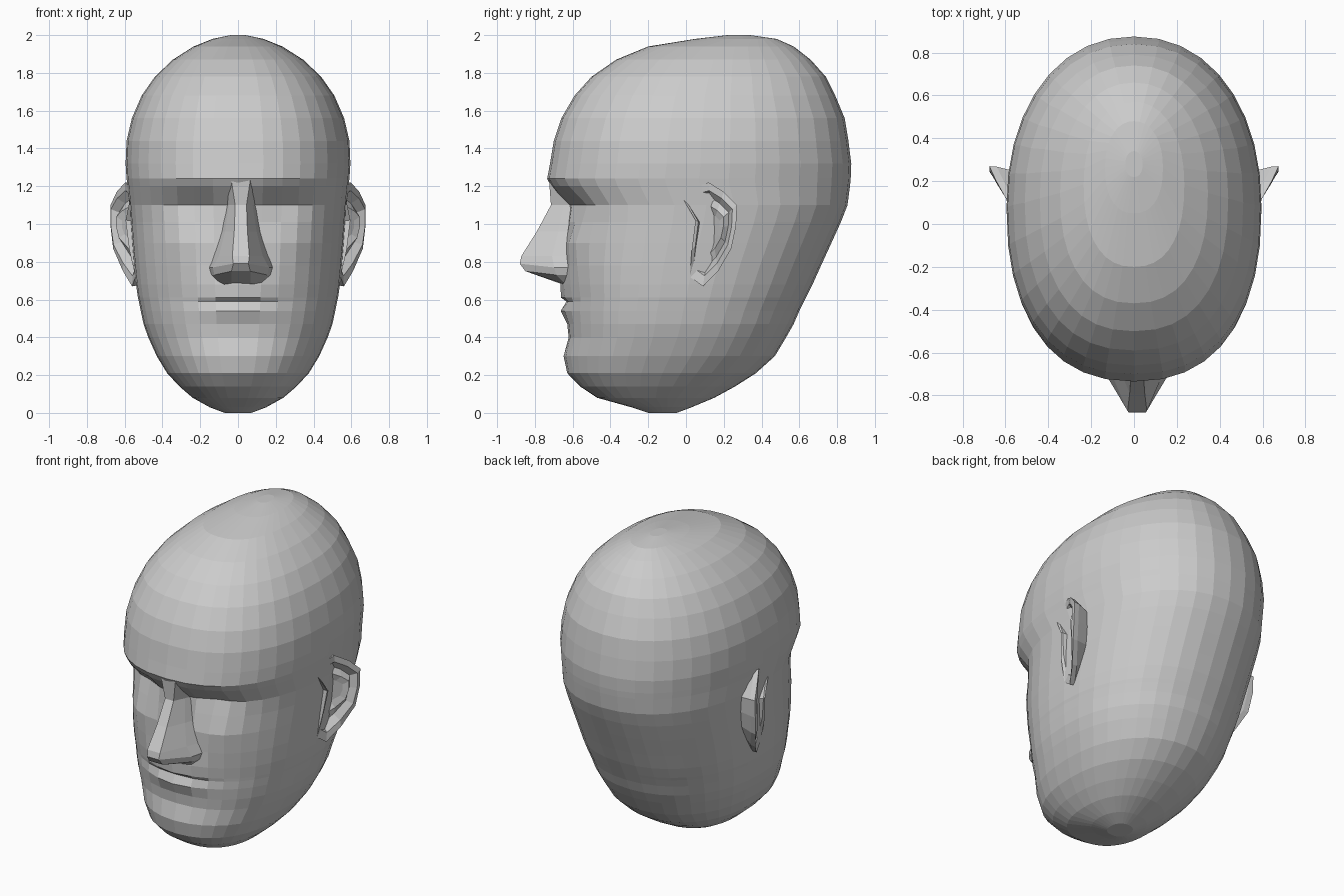
import bpy, bmesh
from math import sin, cos, pi, exp, copysign


def make_object(name, rings, closed=True, caps=True):
    """Skin a list of equal-length point rings into a flat-shaded mesh."""
    bm = bmesh.new()
    rows = [[bm.verts.new(p) for p in ring] for ring in rings]
    n = len(rows[0])
    for a, b in zip(rows, rows[1:]):
        for i in range(n if closed else n - 1):
            j = (i + 1) % n
            bm.faces.new((a[i], a[j], b[j], b[i]))
    if caps:
        bm.faces.new(rows[0][::-1])
        bm.faces.new(rows[-1])
    bmesh.ops.recalc_face_normals(bm, faces=bm.faces)
    mesh = bpy.data.meshes.new(name)
    bm.to_mesh(mesh)
    bm.free()
    obj = bpy.data.objects.new(name, mesh)
    bpy.context.collection.objects.link(obj)
    return obj


def bump(x, centre, width):
    return exp(-((x - centre) / width) ** 2)


# Skull and face: height, front y, back y, half width
levels = [
    (0.00, -0.20, -0.05, 0.07), (0.03, -0.29, 0.03, 0.15),
    (0.08, -0.47, 0.15, 0.24), (0.14, -0.56, 0.26, 0.31),
    (0.21, -0.62, 0.37, 0.375), (0.30, -0.635, 0.47, 0.43),
    (0.40, -0.62, 0.53, 0.475), (0.47, -0.625, 0.57, 0.50),
    (0.54, -0.63, 0.60, 0.515), (0.59, -0.63, 0.625, 0.525),
    (0.61, -0.63, 0.635, 0.53), (0.68, -0.64, 0.67, 0.54),
    (0.78, -0.645, 0.715, 0.55), (0.90, -0.64, 0.77, 0.56),
    (1.01, -0.635, 0.82, 0.568), (1.10, -0.64, 0.855, 0.575),
    (1.20, -0.715, 0.868, 0.585), (1.24, -0.735, 0.872, 0.59),
    (1.32, -0.72, 0.875, 0.595), (1.44, -0.70, 0.86, 0.59),
    (1.56, -0.66, 0.84, 0.562), (1.68, -0.59, 0.79, 0.51),
    (1.78, -0.50, 0.74, 0.44), (1.87, -0.37, 0.66, 0.345),
    (1.94, -0.20, 0.57, 0.235), (1.98, 0.05, 0.48, 0.135),
    (2.00, 0.22, 0.34, 0.04),
]
SEG = 36
head_rings = []
for z, front, back, half in levels:
    yc, ry = (front + back) / 2, (back - front) / 2
    ring = []
    for i in range(SEG):
        t = 2 * pi * i / SEG
        s, c = sin(t), cos(t)
        e = 2 / (2.35 if c > 0 else 2.15)
        x = half * copysign(abs(s) ** e, s)
        y = yc - ry * copysign(abs(c) ** e, c)
        if c > 0:
            # eye sockets, cheekbones, lips and chin
            y += 0.05 * bump(abs(x), 0.23, 0.13) * bump(z, 1.09, 0.08)
            y -= 0.025 * bump(abs(x), 0.30, 0.12) * bump(z, 0.90, 0.12)
            mouth = bump(x, 0, 0.17)
            y -= 0.055 * mouth * bump(z, 0.64, 0.045)
            y -= 0.035 * mouth * bump(z, 0.53, 0.04)
            y += 0.02 * mouth * bump(z, 0.595, 0.012)
            y -= 0.015 * bump(x, 0, 0.15) * bump(z, 0.27, 0.08)
        ring.append((x, y, z))
    head_rings.append(ring)
make_object("head", head_rings)

# Nose: height, ridge half width, wing half width, ridge y, wing y
nose_levels = [
    (1.23, 0.05, 0.09, -0.725, -0.66), (1.10, 0.03, 0.08, -0.715, -0.60),
    (0.96, 0.035, 0.11, -0.79, -0.60), (0.83, 0.045, 0.155, -0.872, -0.60),
    (0.79, 0.04, 0.175, -0.88, -0.60), (0.75, 0.05, 0.165, -0.85, -0.60),
    (0.69, 0.05, 0.11, -0.67, -0.60),
]
nose_rings = []
for z, ridge, wing, yr, yw in nose_levels:
    mid_x, mid_y = ridge * 0.35 + wing * 0.65, yr * 0.4 + yw * 0.6
    if z < 0.8:
        mid_x, mid_y, z_mid = wing * 0.85, yr * 0.35 + yw * 0.65, z - 0.02
    else:
        z_mid = z
    right = [(wing, yw, z_mid), (mid_x, mid_y, z_mid), (ridge, yr, z)]
    left = [(-x, y, h) for x, y, h in reversed(right)]
    nose_rings.append([(x + 0.015, y, h) for x, y, h in right + left])
make_object("nose", nose_rings)

# Ears: outline in (y, z), skinned from the skull out to the rim and into the bowl
outline = [(-0.02, 1.14), (0.05, 1.20), (0.12, 1.22), (0.20, 1.17),
           (0.27, 1.10), (0.265, 0.99), (0.24, 0.87), (0.17, 0.75),
           (0.09, 0.67), (0.02, 0.72), (0.03, 0.86), (0.05, 1.02)]


def ear_ring(scale, inset):
    cy, cz = 0.135, 0.98
    ring = []
    for y, z in outline:
        flare = 0.575 + 0.10 * max(0, min(1, y / 0.25)) - 0.10 * max(0, 0.92 - z) * 2
        flare -= 0.25 * max(0, z - 1.12)
        ring.append((flare - inset, cy + (y - cy) * scale, cz + (z - cz) * scale))
    return ring


def base_ring():
    return [(0.53, 0.12 + (y - 0.12) * 0.8, 0.97 + (z - 0.97) * 0.85) for y, z in outline]


ear_rings = [base_ring(), ear_ring(0.98, 0.035), ear_ring(1.0, 0.0),
             ear_ring(0.82, 0.002), ear_ring(0.68, 0.045),
             ear_ring(0.48, 0.03), ear_ring(0.32, 0.06)]
for side, name in ((1, "right_ear"), (-1, "left_ear")):
    make_object(name, [[(side * x, y, z) for x, y, z in r] for r in ear_rings])
